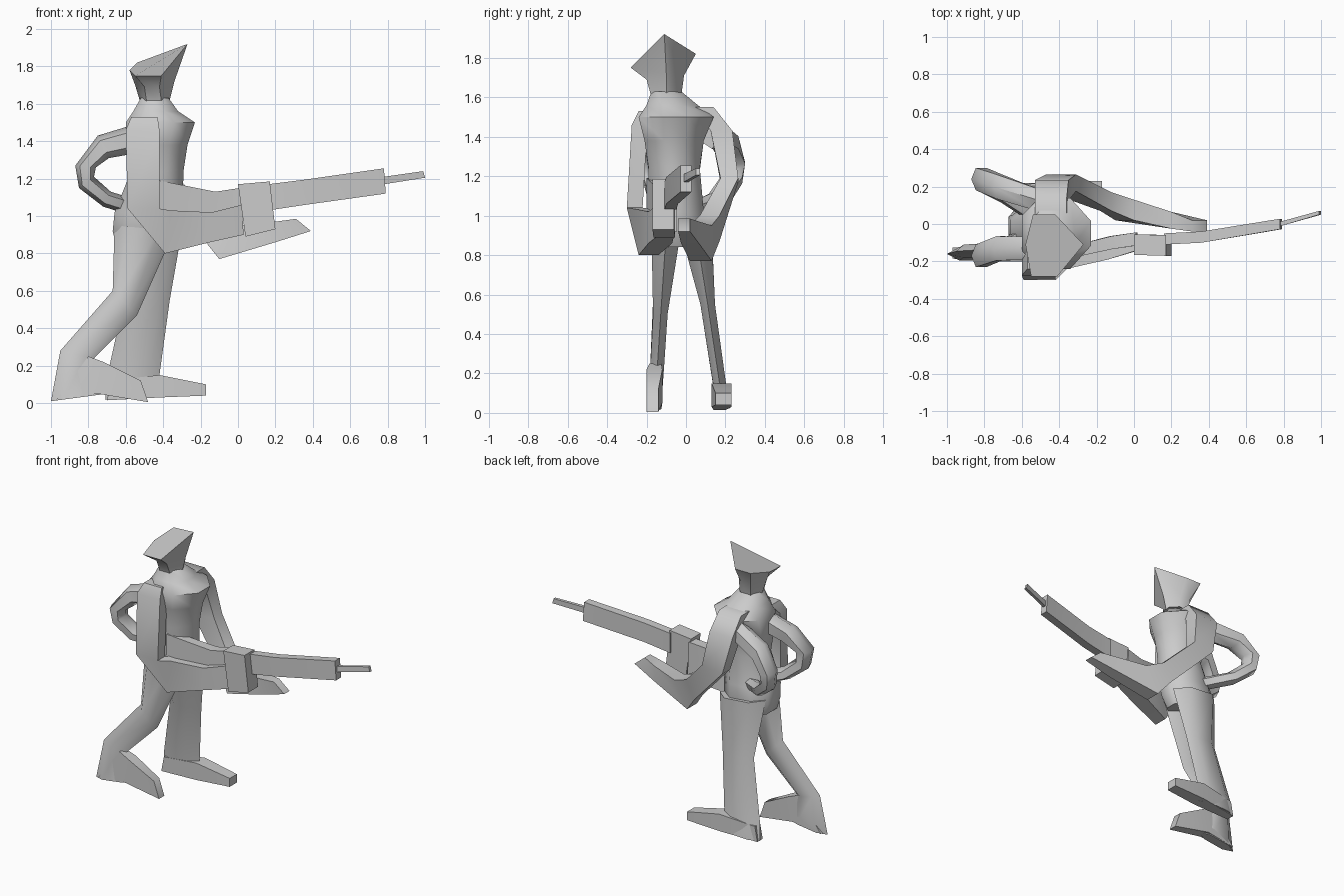
import bpy, bmesh, math


def loft(name, rings):
    """Skin a list of equal-length point rings and cap both ends."""
    bm = bmesh.new()
    vs = [[bm.verts.new(p) for p in r] for r in rings]
    n = len(vs[0])
    for a, b in zip(vs, vs[1:]):
        for i in range(n):
            j = (i + 1) % n
            bm.faces.new((a[i], a[j], b[j], b[i]))
    bm.faces.new(vs[0])
    bm.faces.new(vs[-1])
    bmesh.ops.recalc_face_normals(bm, faces=bm.faces)
    me = bpy.data.meshes.new(name)
    bm.to_mesh(me)
    bm.free()
    ob = bpy.data.objects.new(name, me)
    bpy.context.collection.objects.link(ob)
    bpy.context.view_layer.objects.active = ob
    ob.select_set(True)
    bpy.ops.object.shade_smooth_by_angle(angle=math.radians(55))
    ob.select_set(False)
    return ob


def ring(xa, za, xb, zb, y, h, profile):
    """Section spanning two side-view points, centred at y with half width h."""
    return [(xa + (xb - xa) * t, y + h * s, za + (zb - za) * t) for t, s in profile]


BOX = [(0, 1), (1, 1), (1, -1), (0, -1)]
HEX = [(0, 0), (.22, 1), (.75, 1), (1, 0), (.75, -1), (.22, -1)]
OCT = [(0, .5), (.25, 1), (.7, 1), (1, .35), (1, -.35), (.7, -1), (.25, -1), (0, -.5)]


def limb(name, sections, profile=HEX):
    return loft(name, [ring(*s, profile) for s in sections])


# Torso, hips to neck
limb("torso", [
    (-.65, .84, -.35, .84, -.03, .12),
    (-.67, .92, -.31, .92, -.03, .14),
    (-.66, 1.02, -.30, 1.02, -.05, .14),
    (-.58, 1.22, -.29, 1.25, -.06, .13),
    (-.60, 1.38, -.27, 1.38, -.06, .15),
    (-.60, 1.50, -.23, 1.50, -.05, .19),
    (-.56, 1.56, -.32, 1.56, -.07, .13),
    (-.52, 1.63, -.37, 1.63, -.10, .075)], OCT)

# Head flaring into a peaked, slightly tilted cap
loft("head_and_cap", [
    ring(-.52, 1.60, -.37, 1.60, -.10, .075, HEX),
    [(-.55, -.11, 1.70), (-.50, -.01, 1.71), (-.42, -.01, 1.71),
     (-.34, -.10, 1.72), (-.42, -.20, 1.69), (-.50, -.20, 1.69)],
    [(-.58, -.11, 1.78), (-.54, .05, 1.82), (-.42, .05, 1.82),
     (-.27, -.11, 1.92), (-.41, -.28, 1.75), (-.55, -.28, 1.75)]])

# Arms
limb("right_arm", [
    (-.57, 1.53, -.43, 1.53, -.19, .05),
    (-.60, 1.46, -.42, 1.46, -.235, .04),
    (-.59, 1.04, -.42, 1.04, -.26, .04),
    (-.39, .80, -.36, 1.03, -.19, .05),
    (-.15, .86, -.14, 1.02, -.13, .06),
    (.03, .90, .02, 1.06, -.10, .04)], BOX)
limb("left_arm", [
    (-.53, 1.55, -.36, 1.55, .09, .05),
    (-.53, 1.43, -.35, 1.43, .18, .055),
    (-.47, 1.17, -.31, 1.19, .22, .045),
    (-.18, .87, -.12, 1.0, .12, .05),
    (-.10, .77, .0, .95, .075, .055),
    (.20, .86, .20, .97, .02, .045),
    (.39, .92, .31, .985, -.01, .03)], BOX)

# Two loops arching from the shoulders behind the back to the waist
for name, s, y0 in (("left_back_loop", 1, 0.02), ("right_back_loop", -1, 0.09)):
    limb(name, [
        (-.52, 1.50, -.52, 1.34, s * .13, .06),
        (-.75, 1.43, -.69, 1.31, s * (.22 - y0), .065),
        (-.87, 1.27, -.76, 1.26, s * (.26 - y0), .06),
        (-.85, 1.15, -.77, 1.21, s * (.25 - y0), .055),
        (-.72, 1.05, -.68, 1.13, s * (.18 - y0 / 2), .055),
        (-.56, 1.00, -.52, 1.08, s * .05, .04)])

# Legs
limb("right_leg", [
    (-.66, .95, -.34, .92, -.10, .075),
    (-.67, .60, -.54, .47, -.13, .037),
    (-.95, .28, -.77, .24, -.145, .035),
    (-1.0, .01, -.70, .05, -.16, .035)])
limb("right_foot", [
    (-.97, .02, -.80, .25, -.155, .03),
    (-.75, .05, -.72, .22, -.16, .04),
    (-.48, .005, -.52, .12, -.17, .03)], BOX)
limb("left_leg", [
    (-.66, .95, -.30, .92, .05, .08),
    (-.61, .55, -.365, .55, .11, .037),
    (-.70, .14, -.42, .15, .17, .033),
    (-.71, .02, -.40, .03, .185, .035)])
limb("left_foot", [
    (-.70, .015, -.68, .12, .17, .03),
    (-.42, .03, -.42, .15, .18, .05),
    (-.17, .04, -.17, .10, .19, .04)], BOX)

# Rifle: stock, receiver, barrel and muzzle
limb("rifle_stock", [
    (-.42, 1.03, -.42, 1.19, -.17, .03),
    (-.13, .98, -.12, 1.13, -.10, .035),
    (.02, .92, .01, 1.15, -.08, .035)], BOX)
limb("rifle_receiver", [
    (.04, .89, .00, 1.17, -.11, .055),
    (.20, .93, .17, 1.185, -.115, .055)], BOX)
limb("rifle_barrel", [
    (.16, 1.03, .16, 1.17, -.08, .03),
    (.36, 1.06, .36, 1.195, -.07, .03),
    (.79, 1.12, .78, 1.255, .0, .028)], BOX)
limb("rifle_muzzle", [
    (.78, 1.17, .78, 1.21, .0, .012),
    (1.0, 1.205, .99, 1.24, .06, .01)], BOX)
